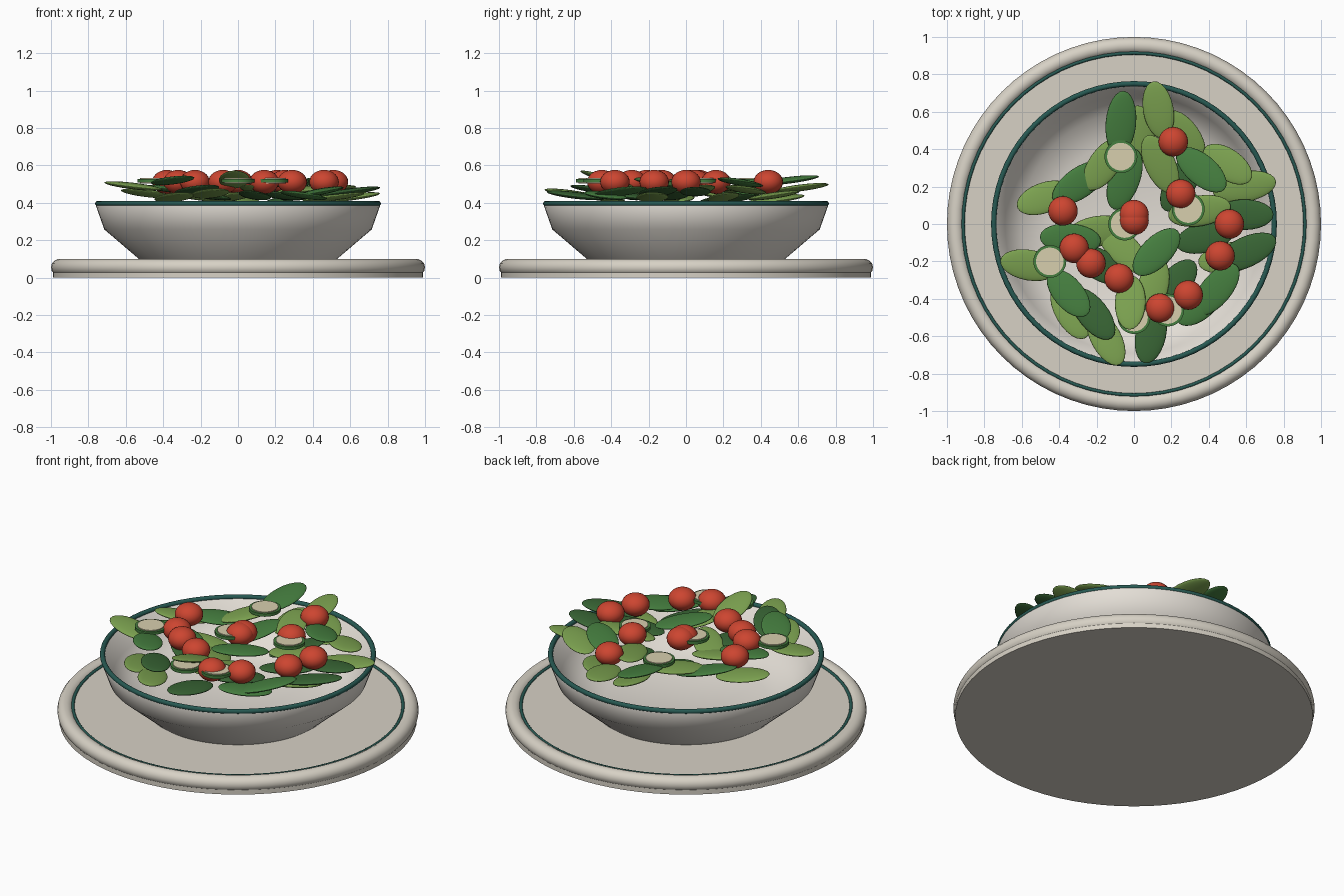
import bpy, bmesh, math, random
from mathutils import Vector, Euler

random.seed(4)
cube = bpy.data.objects.get("Cube")
if cube:
    bpy.data.objects.remove(cube, do_unlink=True)


def material(name, colour):
    mat = bpy.data.materials.new(name)
    mat.use_nodes = True
    rgba = (*colour, 1)
    mat.diffuse_color = rgba
    mat.node_tree.nodes["Principled BSDF"].inputs["Base Color"].default_value = rgba
    return mat


stoneware = material("warm stoneware", (0.68, 0.64, 0.56))
glaze = material("cream glaze", (0.77, 0.73, 0.67))
teal = material("teal trim", (0.02, 0.10, 0.085))
red = material("tomato red", (0.61, 0.06, 0.03))
light_green = material("light green", (0.20, 0.36, 0.08))
mid_green = material("mid green", (0.06, 0.21, 0.05))
dark_green = material("dark green", (0.04, 0.13, 0.035))
flesh = material("cucumber flesh", (0.68, 0.62, 0.42))


def finish(obj, name, mat, angle=None):
    """Name, colour and smooth the object."""
    obj.name = name
    obj.data.materials.append(mat)
    bpy.ops.object.select_all(action="DESELECT")
    obj.select_set(True)
    bpy.context.view_layer.objects.active = obj
    if angle is None:
        bpy.ops.object.shade_smooth()
    else:
        bpy.ops.object.shade_smooth_by_angle(angle=math.radians(angle))
    return obj


def lathe(name, profile, mat, angle, steps=72):
    """Revolve a radius and height profile about the z axis."""
    bm = bmesh.new()
    verts = [bm.verts.new((r, 0, z)) for r, z in profile]
    edges = [bm.edges.new(pair) for pair in zip(verts, verts[1:])]
    bmesh.ops.spin(bm, geom=verts + edges, cent=(0, 0, 0), axis=(0, 0, 1),
                   angle=math.tau, steps=steps, use_duplicate=False)
    bmesh.ops.remove_doubles(bm, verts=bm.verts, dist=0.0005)
    bmesh.ops.recalc_face_normals(bm, faces=bm.faces)
    mesh = bpy.data.meshes.new(name)
    bm.to_mesh(mesh)
    bm.free()
    obj = bpy.data.objects.new(name, mesh)
    bpy.context.collection.objects.link(obj)
    return finish(obj, name, mat, angle)


def ring(name, radius, thickness, z, mat):
    bpy.ops.mesh.primitive_torus_add(major_radius=radius, minor_radius=thickness,
                                     major_segments=72, minor_segments=14,
                                     location=(0, 0, z))
    return finish(bpy.context.object, name, mat)


def ellipsoid(name, size, location, mat, rotation=(0, 0, 0)):
    bpy.ops.mesh.primitive_uv_sphere_add(segments=24, ring_count=14, radius=1,
                                         location=location, rotation=rotation)
    bpy.context.object.scale = size
    return finish(bpy.context.object, name, mat)


def disc(name, radius, depth, location, mat):
    bpy.ops.mesh.primitive_cylinder_add(vertices=32, radius=radius, depth=depth,
                                        location=location)
    return finish(bpy.context.object, name, mat, 40)


# Plate with rounded rim and painted band
lathe("plate", [(0, 0), (0.99, 0), (0.99, 0.055), (0.95, 0.08), (0, 0.08)],
      stoneware, 20)
ring("plate_rim", 0.955, 0.045, 0.055, stoneware)
ring("plate_band", 0.914, 0.009, 0.08, teal)

# Bowl: outer wall up to the lip, then down the inside
lathe("bowl", [(0, 0.07), (0.5, 0.07), (0.53, 0.1), (0.715, 0.258), (0.76, 0.385),
               (0.755, 0.4), (0.735, 0.39), (0.69, 0.28), (0.6, 0.19),
               (0.45, 0.13), (0, 0.12)], glaze, 60)
ring("bowl_trim", 0.75, 0.014, 0.396, teal)

# Salad leaves: x, y in hundredths, heading in degrees, height in hundredths
LIGHT = [(13, 61, 100, 48), (27, 47, 125, 44), (50, 32, -35, 47), (59, 20, 10, 43),
         (14, 32, 115, 49), (-16, 32, 55, 48), (-48, 14, 20, 45), (3, 48, 95, 42),
         (35, 7, 10, 47), (51, -18, 10, 43), (-56, -22, -10, 49), (-20, -4, 10, 43),
         (-6, -13, -45, 43), (10, -34, 75, 47), (-34, -47, -60, 43),
         (-15, -61, -62, 45)]
MID = [(-7, 54, 85, 52), (36, 29, -40, 51), (-5, 24, 70, 43), (-29, 22, 35, 46),
       (12, -15, 45, 51), (-34, -8, -5, 47), (-35, -37, -50, 52), (44, -35, 50, 46),
       (35, -43, 40, 44)]
DARK = [(59, 5, 0, 46), (38, -7, 15, 44), (60, -15, 25, 46), (-18, -22, -30, 44),
        (-22, -48, -52, 47), (9, -59, 78, 44), (22, -32, 50, 44), (25, 22, 60, 42)]


def leaf(x, y, heading, z, mat, tilt=0.12):
    """Flat ellipsoid whose outer end is lifted."""
    turn = math.radians(heading)
    outward = Vector((math.cos(turn), math.sin(turn))).dot(Vector((x, y)))
    lift = -tilt if outward > 0 else tilt
    length = random.uniform(0.15, 0.175)
    ellipsoid("leaf", (length, 0.082, 0.017), (x, y, z), mat,
              (random.uniform(-0.12, 0.12), lift, turn))


for rows, mat in ((LIGHT, light_green), (MID, mid_green), (DARK, dark_green)):
    for x, y, heading, z in rows:
        leaf(x / 100, y / 100, heading, z / 100, mat)
leaf(-0.02, -0.42, 88, 0.525, light_green, 0.3)

# Cucumber slices: skin with a slightly proud core
for x, y in ((-7, 36), (29, 8), (-45, -20), (0, -50), (18, -46), (-5, 0)):
    spot = (x / 100, y / 100, 0.518)
    disc("cucumber_skin", 0.088, 0.018, spot, mid_green)
    disc("cucumber_core", 0.074, 0.028, spot, flesh)

# Cherry tomatoes
for x, y in ((-38, 7), (21, 44), (25, 16), (0, 5), (0, 2), (51, 0), (46, -17),
             (-32, -13), (-23, -21), (-8, -29), (29, -38), (14, -45)):
    ellipsoid("tomato", (0.079, 0.079, 0.064), (x / 100, y / 100, 0.512), red)
